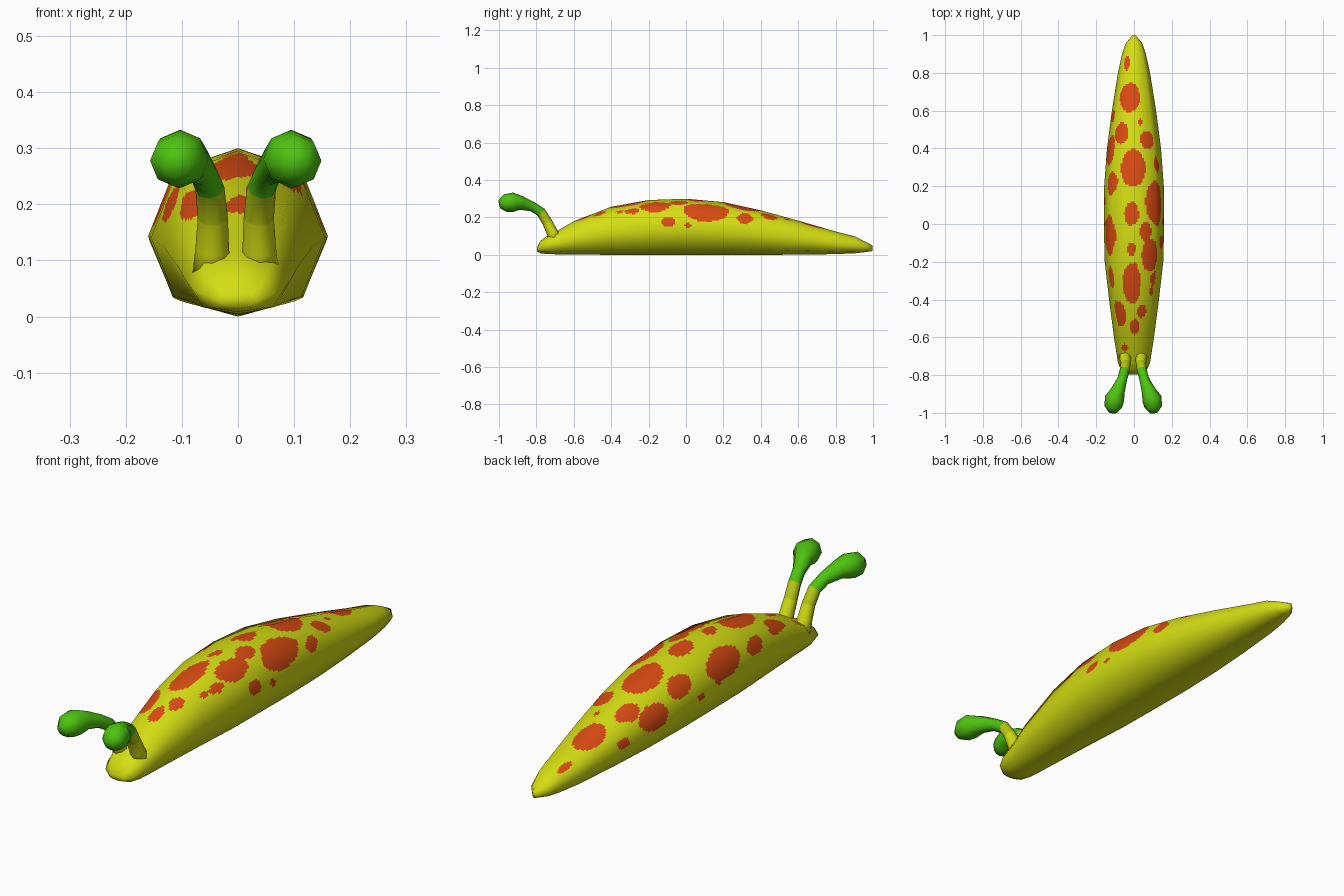
import bpy, bmesh, math
from mathutils import Vector

if "Cube" in bpy.data.objects:
    bpy.data.objects.remove(bpy.data.objects["Cube"])

def material(name, rgb):
    m = bpy.data.materials.new(name)
    m.diffuse_color = (*rgb, 1)
    m.use_nodes = True
    m.node_tree.nodes["Principled BSDF"].inputs["Base Color"].default_value = m.diffuse_color
    return m

yellow = material("skin_yellow", (0.66, 0.73, 0.006))
orange = material("spot_orange", (0.70, 0.07, 0.006))
lime = material("stalk_lime", (0.47, 0.58, 0.006))
green = material("eye_green", (0.075, 0.55, 0.005))

def loft(name, rings, mats):
    """Closed skin through rings of points, capped at both ends."""
    n = len(rings[0])
    verts = [p for r in rings for p in r]
    faces = [(i*n + j, (i+1)*n + j, (i+1)*n + (j+1) % n, i*n + (j+1) % n)
             for i in range(len(rings) - 1) for j in range(n)]
    last = (len(rings) - 1) * n
    faces += [tuple(range(n)), tuple(last + j for j in reversed(range(n)))]
    me = bpy.data.meshes.new(name)
    me.from_pydata(verts, [], faces)
    bm = bmesh.new()
    bm.from_mesh(me)
    bmesh.ops.recalc_face_normals(bm, faces=bm.faces)
    bm.to_mesh(me)
    bm.free()
    for m in mats:
        me.materials.append(m)
    for p in me.polygons:
        p.use_smooth = True
    ob = bpy.data.objects.new(name, me)
    bpy.context.collection.objects.link(ob)
    return ob

# Body stations: y, half width, bottom, top
stations = [(-.797, .035, .018, .040), (-.778, .066, .008, .075), (-.735, .085, .004, .108),
            (-.69, .092, .003, .127), (-.6, .106, .002, .18), (-.4, .132, 0, .257),
            (-.2, .155, 0, .293), (0, .16, 0, .30), (.2, .158, 0, .282), (.4, .143, 0, .238),
            (.6, .117, .001, .183), (.8, .085, .004, .125), (.9, .063, .008, .10),
            (.955, .045, .014, .073), (.998, .010, .02, .05)]
# Eight-sided cross-section
half = [(.73, .12), (1, .48), (.71, .87)]
section = [(0, 0)] + half + [(0, 1)] + [(-x, z) for x, z in reversed(half)]
coarse = [[Vector((x*w, y, b + z*(t - b))) for x, z in section] for y, w, b, t in stations]

# Coarse body gives the shading normals, fine body carries the spots
tmp = loft("tmp", coarse, [])
cn = [v.normal.copy() for v in tmp.data.vertices]
normals = [cn[i*8:i*8 + 8] for i in range(len(coarse))]
tmp_mesh = tmp.data
bpy.data.objects.remove(tmp)
bpy.data.meshes.remove(tmp_mesh)

def refine(grid, around=12):
    out = []
    for i in range(len(grid) - 1):
        steps = max(2, round((stations[i+1][0] - stations[i][0]) / .01))
        end = 1 if i == len(grid) - 2 else 0
        for s in range(steps + end):
            row = [a.lerp(b, s / steps) for a, b in zip(grid[i], grid[i+1])]
            out.append([row[j].lerp(row[(j+1) % 8], k / around)
                        for j in range(8) for k in range(around)])
    return out

body = loft("body", refine(coarse), [yellow, orange])
body.data.normals_split_custom_set_from_vertices(
    [v.normalized() for r in refine(normals) for v in r])

# Painted spots: x, y, radius across, radius along
spots = [(-.037, .85, .016, .05), (-.025, .67, .055, .085), (-.063, .48, .039, .06),
         (.065, .445, .037, .05), (.033, .54, .012, .017), (-.008, .30, .068, .105),
         (-.125, .39, .05, .08), (-.122, .215, .045, .065), (.12, .11, .066, .12),
         (.12, .315, .03, .042), (-.016, .055, .04, .062), (.063, -.04, .032, .05),
         (-.128, -.06, .06, .11), (-.012, -.133, .022, .037), (.085, -.165, .05, .087),
         (-.012, -.32, .05, .115)]
spots += [(-.118, -.28, .035, .06), (-.077, -.475, .036, .095), (.037, -.46, .025, .04),
          (.09, -.355, .013, .025), (.005, -.545, .026, .052), (-.05, -.655, .018, .025),
          (0, -.22, .014, .018), (.105, -.29, .02, .04), (.143, -.095, .027, .037),
          (.154, .01, .013, .02), (-.110, .57, .02, .035), (-.156, .12, .018, .025),
          (-.152, .0, .012, .02)]
upper = [p for p in body.data.polygons if p.normal.z > 0.05]
centres = [(p, p.center.copy()) for p in upper]
for x, y, rc, ry in spots:
    c = min((q for _, q in centres), key=lambda q: (q.x - x)**2 + (q.y - y)**2)
    for p, q in centres:
        if ((q.y - y) / ry)**2 + ((q.x - c.x)**2 + (q.z - c.z)**2) / rc**2 < 1:
            p.material_index = 1

# Eye stalks with bulbs: x, y, z, radius
path = [(.042, -.695, .07, .036), (.042, -.715, .12, .030), (.041, -.742, .175, .027),
        (.046, -.775, .228, .026), (.058, -.82, .257, .026), (.08, -.88, .277, .037),
        (.099, -.925, .281, .052), (.106, -.968, .277, .047), (.108, -.998, .27, .022)]
for side, name in ((1, "right_eye_stalk"), (-1, "left_eye_stalk")):
    pts = [Vector((side*x - .004, y, z)) for x, y, z, r in path]
    rings = []
    for i, p in enumerate(pts):
        t = (pts[min(i+1, len(pts)-1)] - pts[max(i-1, 0)]).normalized()
        a = Vector((1, 0, 0))
        a = (a - t * a.dot(t)).normalized()
        b = t.cross(a)
        rings.append([p + path[i][3] * (a*math.cos(k*math.pi/4) + b*math.sin(k*math.pi/4))
                      for k in range(8)])
    stalk = loft(name, rings, [yellow, lime, green])
    for p in stalk.data.polygons:
        seg = p.index // 8
        p.material_index = 0 if seg < 2 else 1 if seg == 2 else 2
    stalk.data.polygons[8 * (len(path) - 1)].material_index = 0  # hidden base cap
